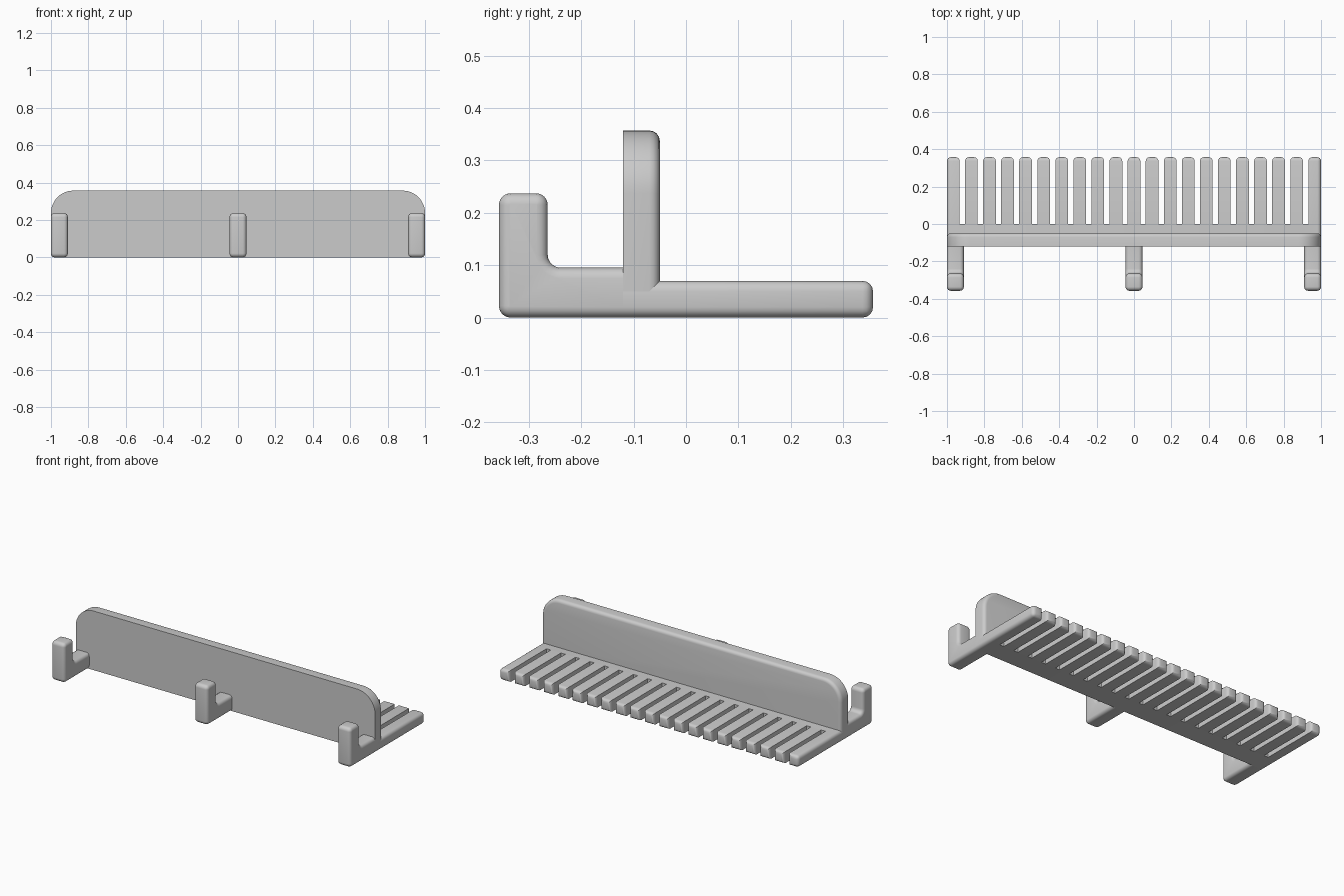
import bpy
import bmesh
from math import radians, tan
from mathutils import Vector

if "Cube" in bpy.data.objects:
    bpy.data.objects.remove(bpy.data.objects["Cube"])

grey = bpy.data.materials.new("plain grey")
grey.use_nodes = True
COLOUR = (0.6, 0.6, 0.6, 1)
grey.diffuse_color = COLOUR
grey.node_tree.nodes["Principled BSDF"].inputs["Base Color"].default_value = COLOUR

R = 0.02                      # edge rounding
TIP, WALL_FRONT, WALL_BACK = 0.357, -0.12, -0.05
FLOOR = 0.07                  # floor and tine thickness


def rounded(corners, steps=6):
    """Outline from (u, v, radius) corners, each radius turned into an arc."""
    pts = []
    for i, (u, v, r) in enumerate(corners):
        p = Vector((u, v, 0))
        if r == 0:
            pts.append(p)
            continue
        a = (Vector((*corners[i - 1][:2], 0)) - p).normalized()
        b = (Vector((*corners[(i + 1) % len(corners)][:2], 0)) - p).normalized()
        reach = r / tan(a.angle(b) / 2)
        centre = p + (a + b).normalized() * (r * r + reach * reach) ** 0.5
        start = (p + a * reach - centre).normalized()
        end = (p + b * reach - centre).normalized()
        for k in range(steps + 1):
            pts.append(centre + r * start.slerp(end, k / steps))
    return pts


def finish(name, bm, soft):
    """Round the edges whose two ends pass the soft rule, then make the object."""
    bmesh.ops.recalc_face_normals(bm, faces=bm.faces)
    edges = [e for e in bm.edges if soft(e.verts[0].co, e.verts[1].co)]
    bmesh.ops.bevel(bm, geom=edges, offset=R, segments=4, profile=0.5,
                    affect='EDGES', clamp_overlap=True)
    mesh = bpy.data.meshes.new(name)
    bm.to_mesh(mesh)
    bm.free()
    mesh.materials.append(grey)
    obj = bpy.data.objects.new(name, mesh)
    bpy.context.collection.objects.link(obj)
    bpy.ops.object.select_all(action='DESELECT')
    bpy.context.view_layer.objects.active = obj
    obj.select_set(True)
    bpy.ops.object.shade_smooth_by_angle(angle=radians(35))


def prism(name, outline, place, w0, w1, soft):
    bm = bmesh.new()
    face = bm.faces.new([bm.verts.new(place(p.x, p.y, w0)) for p in outline])
    ext = bmesh.ops.extrude_face_region(bm, geom=[face])
    shift = Vector(place(0, 0, w1)) - Vector(place(0, 0, w0))
    bmesh.ops.translate(bm, vec=shift,
                        verts=[g for g in ext["geom"] if isinstance(g, bmesh.types.BMVert)])
    finish(name, bm, soft)


def box(name, lo, hi, soft):
    bm = bmesh.new()
    bmesh.ops.create_cube(bm, size=1)
    for v in bm.verts:
        v.co = Vector([lo[i] if v.co[i] < 0 else hi[i] for i in range(3)])
    finish(name, bm, soft)


def both(a, b, axis, value):
    return abs(a[axis] - value) < 1e-4 and abs(b[axis] - value) < 1e-4


def outer_side(a, b):
    """Lengthwise edges along the two ends of the rack."""
    return (both(a, b, 0, 1) or both(a, b, 0, -1)) and abs(a.y - b.y) > 0.01


# Solid strip of floor under the wall
box("floor_strip", (-1, WALL_FRONT, 0), (1, 0, FLOOR), outer_side)

# Row of tines, rounded at the free tips
COUNT, WIDTH = 21, 0.068
pitch = (2 - WIDTH) / (COUNT - 1)
for i in range(COUNT):
    x = -1 + i * pitch
    box(f"tine_{i + 1}", (x, 0, 0), (x + WIDTH, TIP, FLOOR),
        lambda a, b: both(a, b, 1, TIP) or outer_side(a, b))

# Upright wall: round top corners, soft back edge, crisp front edge
wall = rounded([(-1, 0.04, 0), (1, 0.04, 0), (1, TIP, 0.12), (-1, TIP, 0.12)], 12)
prism("back_wall", wall, lambda u, v, w: (u, w, v), WALL_FRONT, WALL_BACK,
      lambda a, b: both(a, b, 1, WALL_BACK) and not both(a, b, 2, 0.04))

# Three upturned hooks on the front
hook = rounded([(-TIP, 0, R + 0.002), (WALL_FRONT, 0, 0), (WALL_FRONT, 0.095, 0),
                (-0.264, 0.095, 0.025), (-0.264, 0.237, R + 0.002),
                (-TIP, 0.237, R + 0.002)])
for side, x in (("right", -0.955), ("middle", 0), ("left", 0.955)):
    x0, x1 = x - 0.045, x + 0.045
    prism(f"{side}_hook", hook, lambda u, v, w: (w, u, v), x0, x1,
          lambda a, b: (both(a, b, 0, x0) or both(a, b, 0, x1))
          and not both(a, b, 1, WALL_FRONT))
